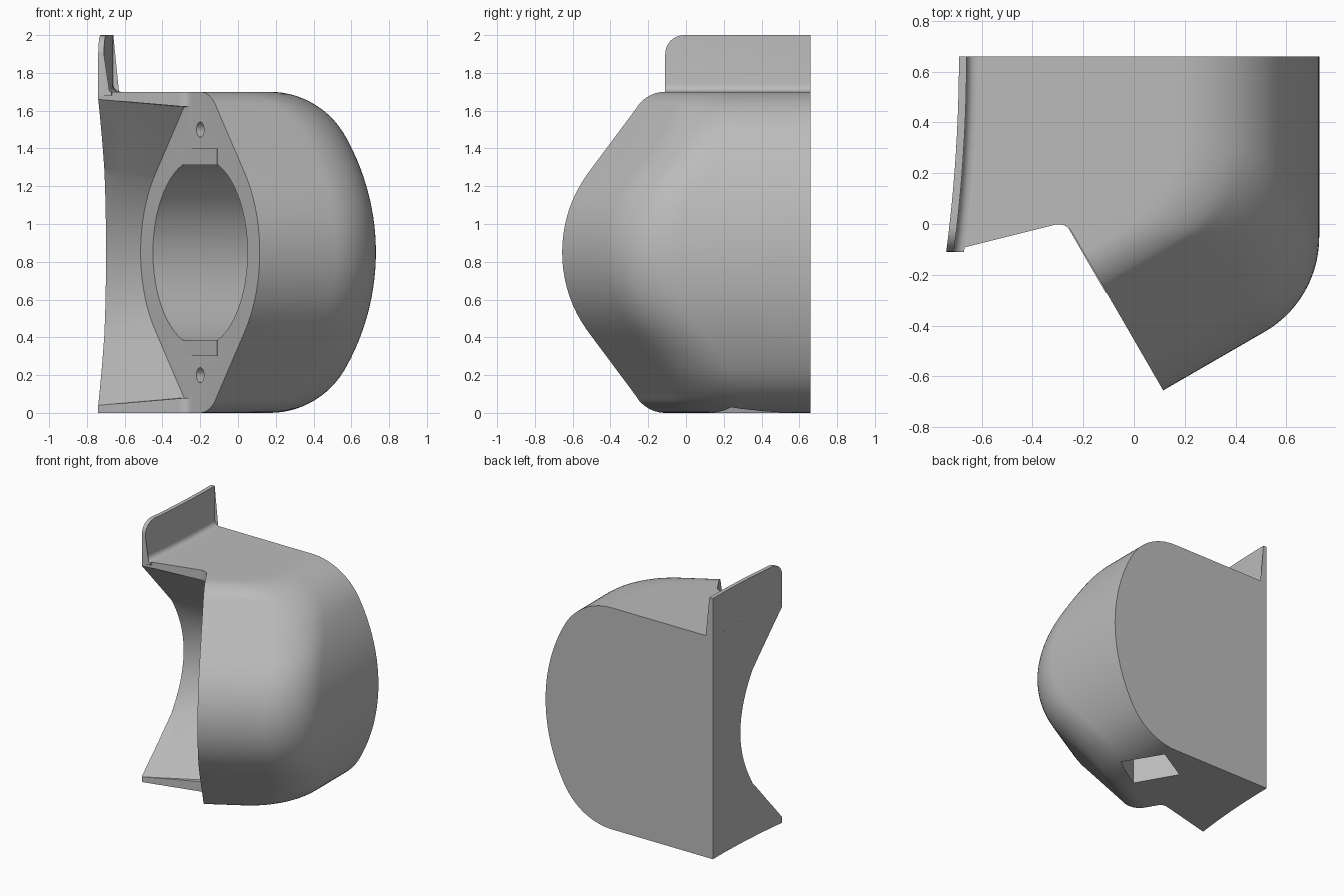
import bpy, bmesh
from math import sin, cos, tan, pi, radians, sqrt
from mathutils import Vector, Matrix

cube = bpy.data.objects.get("Cube")
if cube:
    bpy.data.objects.remove(cube, do_unlink=True)

grey = bpy.data.materials.new("plain grey")
grey.use_nodes = True
grey.diffuse_color = (0.5, 0.5, 0.5, 1)
grey.node_tree.nodes["Principled BSDF"].inputs["Base Color"].default_value = (0.5, 0.5, 0.5, 1)

MID = 0.85                                   # half height of the housing
N = Vector((-cos(radians(30)), -0.5))        # outward direction of the angled face
T = Vector((-0.5, cos(radians(30))))         # sideways along the angled face
CENTRE = Vector((-0.2, -0.11))


def on_face(d, u, z):
    """Point d in front of the angled face and u along it."""
    p = CENTRE + N * d + T * u
    return Vector((p.x, p.y, z))


def loft(name, rings):
    """Closed solid through rings with equal point counts."""
    bm = bmesh.new()
    rows = [[bm.verts.new(p) for p in ring] for ring in rings]
    n = len(rows[0])
    for a, b in zip(rows, rows[1:]):
        for i in range(n):
            j = (i + 1) % n
            bm.faces.new((a[i], a[j], b[j], b[i]))
    caps = [bm.faces.new(rows[0]), bm.faces.new(rows[-1])]
    bmesh.ops.triangulate(bm, faces=caps)
    bmesh.ops.recalc_face_normals(bm, faces=bm.faces)
    mesh = bpy.data.meshes.new(name)
    bm.to_mesh(mesh)
    bm.free()
    mesh.materials.append(grey)
    obj = bpy.data.objects.new(name, mesh)
    bpy.context.collection.objects.link(obj)
    return obj


def fillet(a, corner, b, r, n):
    """Points of an arc that rounds a 2D corner."""
    p, q = (a - corner).normalized(), (b - corner).normalized()
    half = p.angle(q) / 2
    mid = corner + (p + q).normalized() * (r / sin(half))
    start = corner + p * (r / tan(half)) - mid
    end = corner + q * (r / tan(half)) - mid
    turn = start.angle_signed(end)
    return [mid + Matrix.Rotation(-turn * i / n, 2) @ start for i in range(n + 1)]


def side_width(h):
    """Outer x of the straight leg at height h from the middle."""
    if h < 0.62:
        return 0.73 - 1.25 + sqrt(1.25 ** 2 - h * h)
    return 0.167 + sqrt(max(0, 0.46 ** 2 - (h - 0.39) ** 2))


def face_width(h):
    """Half width of the angled face at height h from the middle."""
    if h < 0.41:
        return sqrt(0.63 ** 2 - h * h)
    if h < 0.77:
        return 0.48 - 0.86 * (h - 0.41)
    return sqrt(max(0, 0.23 ** 2 - (h - 0.62) ** 2))


def wall_x(y):
    return -0.69 - 0.05 * ((0.66 - y) / 0.77) ** 2


# housing: stacked outlines with a rounded elbow
def outline(z):
    h = min(abs(z - MID), MID)
    a = side_width(h)
    end = CENTRE - T * face_width(h)
    elbow = end - N * ((a - end.x) / -N.x)
    back = Vector((a, 0.66))
    inner, lip = Vector((-0.268, 0.008)), Vector((-0.74, -0.11))
    pts = [back] + fillet(back, elbow, end, 0.43, 14) + [end]
    pts += fillet(end, inner, lip, 0.06, 6)
    pts += [Vector((wall_x(y), y)) for y in [-0.11 + 0.077 * i for i in range(11)]]
    return [Vector((p.x, p.y, z)) for p in pts]


LAYERS = 28
body = loft("housing", [outline(MID + MID * sin(pi / 2 * i / LAYERS))
                        for i in range(-LAYERS, LAYERS + 1)])


# flared scoop in front of the angled face
def scoop_ring(f):
    near, far = [], []
    for i in range(13):
        s = i / 12
        ang = radians(40.6) * s
        near.append((0.63 * cos(ang), 0.63 * sin(ang)))
        far.append((0.648 - 0.09 * s * s, 0.45 * s))
    near += [(0.17, 0.77), (-0.9, 0.77)]
    far += [(0.27, 0.81), (-0.9, 0.81)]
    half = [(a[0] + (b[0] - a[0]) * f, a[1] + (b[1] - a[1]) * f) for a, b in zip(near, far)]
    ring = half + [(u, -h) for u, h in reversed(half[1:])]
    return [on_face(0.0005 + 0.47 * f, u, MID + h) for u, h in ring]


def bore(name, r, z, depth, n):
    """Round cutter square to the angled face."""
    return loft(name, [[on_face(d, r * cos(2 * pi * i / n), z + r * sin(2 * pi * i / n))
                        for i in range(n)] for d in (0.1, -depth)])


wedge = [(-0.36, -0.1), (-0.36, 0.22), (-0.67, 0.0), (-0.67, -0.1)]
cutters = [
    loft("scoop_cutter", [scoop_ring(f) for f in (0, 0.4, 0.8, 1.2, 1.6)]),
    bore("opening_cutter", 0.5, MID, 0.6, 64),
    bore("upper_screw_cutter", 0.04, 1.5, 0.15, 20),
    bore("lower_screw_cutter", 0.04, 0.2, 0.15, 20),
    loft("underside_pocket_cutter", [[on_face(d, u, z) for d, z in wedge] for u in (0.04, 0.39)]),
]
bpy.context.view_layer.objects.active = body
for c in cutters:
    c.hide_render = True
    mod = body.modifiers.new(c.name, "BOOLEAN")
    mod.operation, mod.solver, mod.object = "DIFFERENCE", "EXACT", c
    bpy.ops.object.modifier_apply(modifier=mod.name)
    bpy.data.objects.remove(c, do_unlink=True)

# tabs above and below the opening
tabs = []
for name, s in (("upper_tab", 1), ("lower_tab", -1)):
    corners = [(-0.185, 0.463), (0.185, 0.463), (0.185, 0.55), (-0.185, 0.55)]
    tabs.append(loft(name, [[on_face(d, u, MID + s * h) for u, h in corners]
                            for d in (-0.06, 0.004)]))


# upright flange with a rounded front corner and a small root fillet
def flange_ring(y):
    top = 2.0
    if y < -0.01:
        top = 1.9 + sqrt(max(0, 0.01 - (y + 0.01) ** 2))
    root = [(0.07 - 0.04 * sin(a), 1.74 - 0.04 * cos(a))
            for a in [pi / 2 * (1 - i / 6) for i in range(7)]]
    section = [(0, 1.68), (0, top), (0.03, top)] + root + [(0.07, 1.68)]
    return [Vector((wall_x(y) + s, y, z)) for s, z in section]


stations = [-0.01 - 0.1 * cos(pi / 2 * i / 8) for i in range(9)]
stations += [-0.01 + 0.067 * i for i in range(1, 11)]
flange = loft("flange", [flange_ring(y) for y in stations])

for obj in [body, flange] + tabs:
    bpy.ops.object.select_all(action="DESELECT")
    obj.select_set(True)
    bpy.context.view_layer.objects.active = obj
    bpy.ops.object.shade_smooth_by_angle(angle=radians(25))
